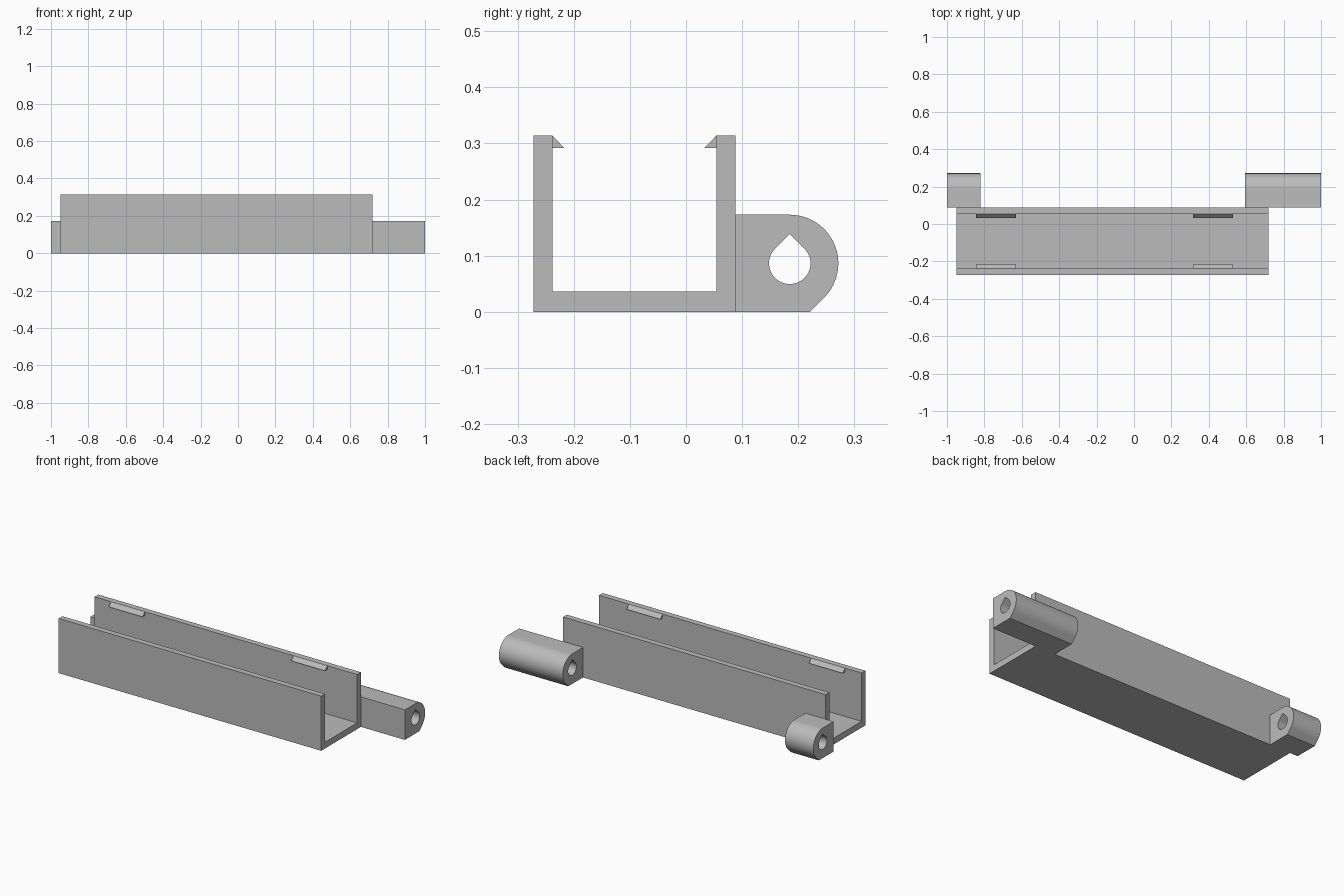
import bpy, bmesh, math

if "Cube" in bpy.data.objects:
    bpy.data.objects.remove(bpy.data.objects["Cube"], do_unlink=True)

grey = bpy.data.materials.new("light_grey_plastic")
grey.use_nodes = True
grey.diffuse_color = (0.5, 0.5, 0.5, 1)
grey.node_tree.nodes["Principled BSDF"].inputs["Base Color"].default_value = (0.5, 0.5, 0.5, 1)


def extrude_profile(name, loops, x0, x1, smooth=False):
    """Fill closed (y, z) loops, later ones being holes, and extrude along x."""
    bm = bmesh.new()
    edges = []
    for loop in loops:
        vs = [bm.verts.new((x0, y, z)) for y, z in loop]
        edges += [bm.edges.new((a, b)) for a, b in zip(vs, vs[1:] + vs[:1])]
    bmesh.ops.triangle_fill(bm, edges=edges, use_beauty=True)
    ext = bmesh.ops.extrude_face_region(bm, geom=bm.faces[:], use_keep_orig=True)
    moved = [g for g in ext["geom"] if isinstance(g, bmesh.types.BMVert)]
    bmesh.ops.translate(bm, verts=moved, vec=(x1 - x0, 0, 0))
    bmesh.ops.recalc_face_normals(bm, faces=bm.faces[:])
    mesh = bpy.data.meshes.new(name)
    bm.to_mesh(mesh)
    bm.free()
    mesh.materials.append(grey)
    obj = bpy.data.objects.new(name, mesh)
    bpy.context.collection.objects.link(obj)
    if smooth:
        bpy.ops.object.select_all(action="DESELECT")
        obj.select_set(True)
        bpy.context.view_layer.objects.active = obj
        bpy.ops.object.shade_smooth_by_angle(angle=math.radians(30))
    return obj


def arc(cy, cz, r, start, end, steps):
    angles = [math.radians(start + (end - start) * i / steps) for i in range(steps + 1)]
    return [(cy + r * math.cos(a), cz + r * math.sin(a)) for a in angles]


# U-shaped channel
FRONT, BACK, TOP, WALL, FLOOR = -0.272, 0.088, 0.314, 0.034, 0.036
inner_front, inner_back = FRONT + WALL, BACK - WALL
extrude_profile("channel", [[
    (FRONT, 0), (BACK, 0), (BACK, TOP), (inner_back, TOP), (inner_back, FLOOR),
    (inner_front, FLOOR), (inner_front, TOP), (FRONT, TOP)]], -0.95, 0.72)

# Snap clips along the inner top edges of both walls
for side, x0 in (("right", -0.845), ("left", 0.315)):
    for wall, y, out in (("front", inner_front, 1), ("back", inner_back, -1)):
        clip = [(y, TOP), (y + out * 0.021, TOP - 0.022), (y, TOP - 0.022)]
        extrude_profile(f"{wall}_{side}_clip", [clip], x0, x0 + 0.215)

# Hinge knuckles with a rounded back and a teardrop pin hole
CY, CZ, R, HOLE = 0.185, 0.0865, 0.0865, 0.037
chamfer_y = CY + R * math.sqrt(2) - CZ
outline = [(BACK, 0), (chamfer_y, 0)] + arc(CY, CZ, R, -45, 90, 30) + [(BACK, CZ + R)]
teardrop = arc(CY, CZ, HOLE, 135, 405, 48) + [(CY, CZ + HOLE * math.sqrt(2))]
for name, x0, x1 in (("right_hinge_knuckle", -1, -0.82), ("left_hinge_knuckle", 0.594, 1)):
    extrude_profile(name, [outline, teardrop], x0, x1, smooth=True)
